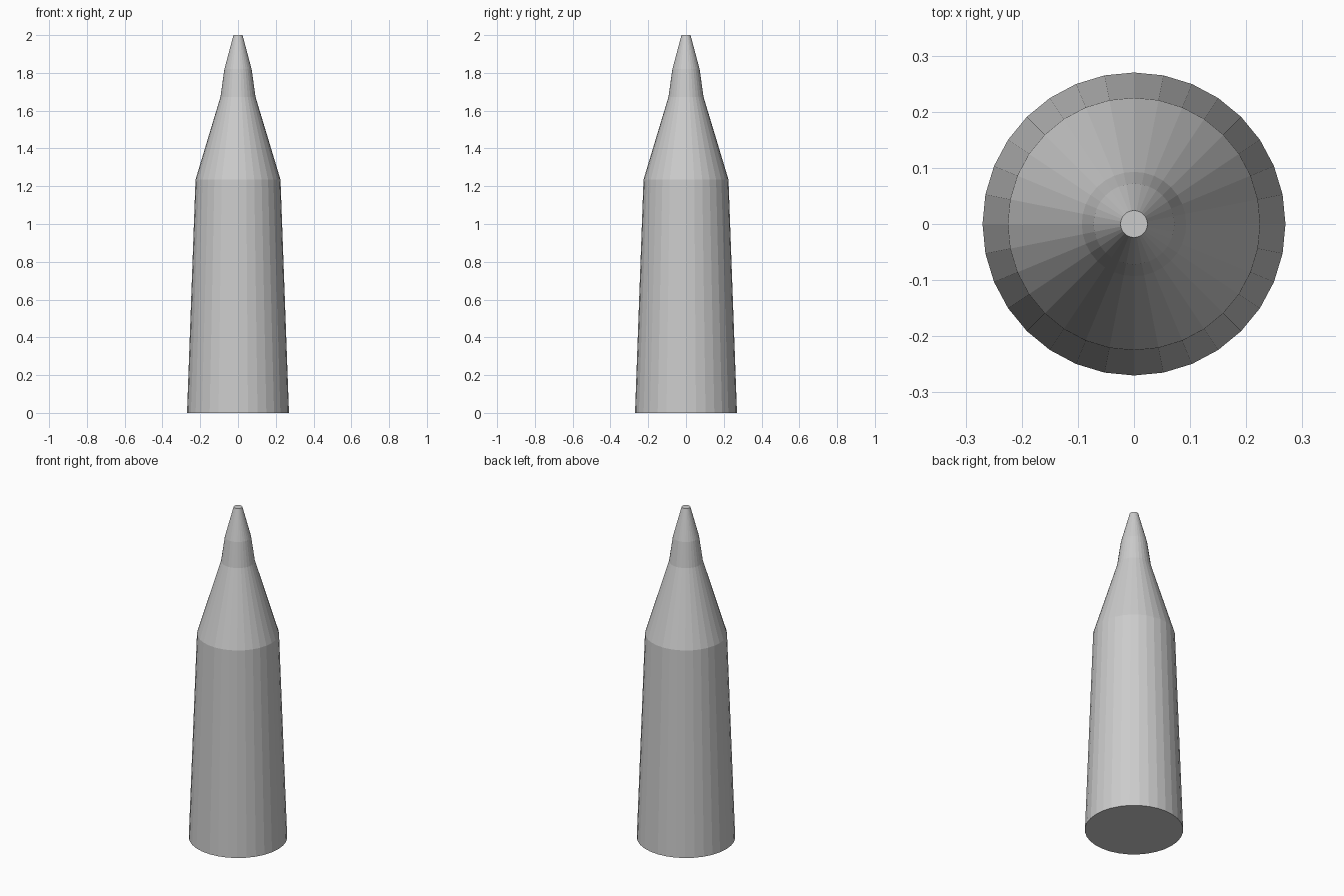
import bpy, bmesh
from math import cos, sin, tau

if "Cube" in bpy.data.objects:
    bpy.data.objects.remove(bpy.data.objects["Cube"])

SIDES = 32
# Outline from base to tip: (radius, height)
PROFILE = [(0.27, 0.0), (0.225, 1.235), (0.093, 1.672), (0.072, 1.82), (0.024, 2.0)]


def lathe(name, profile, sides):
    """Closed, flat-shaded solid of revolution around z."""
    bm = bmesh.new()
    rings = [[bm.verts.new((r * cos(tau * i / sides), r * sin(tau * i / sides), z))
              for i in range(sides)] for r, z in profile]
    for low, high in zip(rings, rings[1:]):
        for i in range(sides):
            j = (i + 1) % sides
            bm.faces.new((low[i], low[j], high[j], high[i]))
    bm.faces.new(rings[0][::-1])
    bm.faces.new(rings[-1])
    mesh = bpy.data.meshes.new(name)
    bm.to_mesh(mesh)
    bm.free()
    obj = bpy.data.objects.new(name, mesh)
    bpy.context.collection.objects.link(obj)
    return obj


# Tapered body with shoulder, neck and blunt tip
lathe("tapered_body", PROFILE, SIDES)
